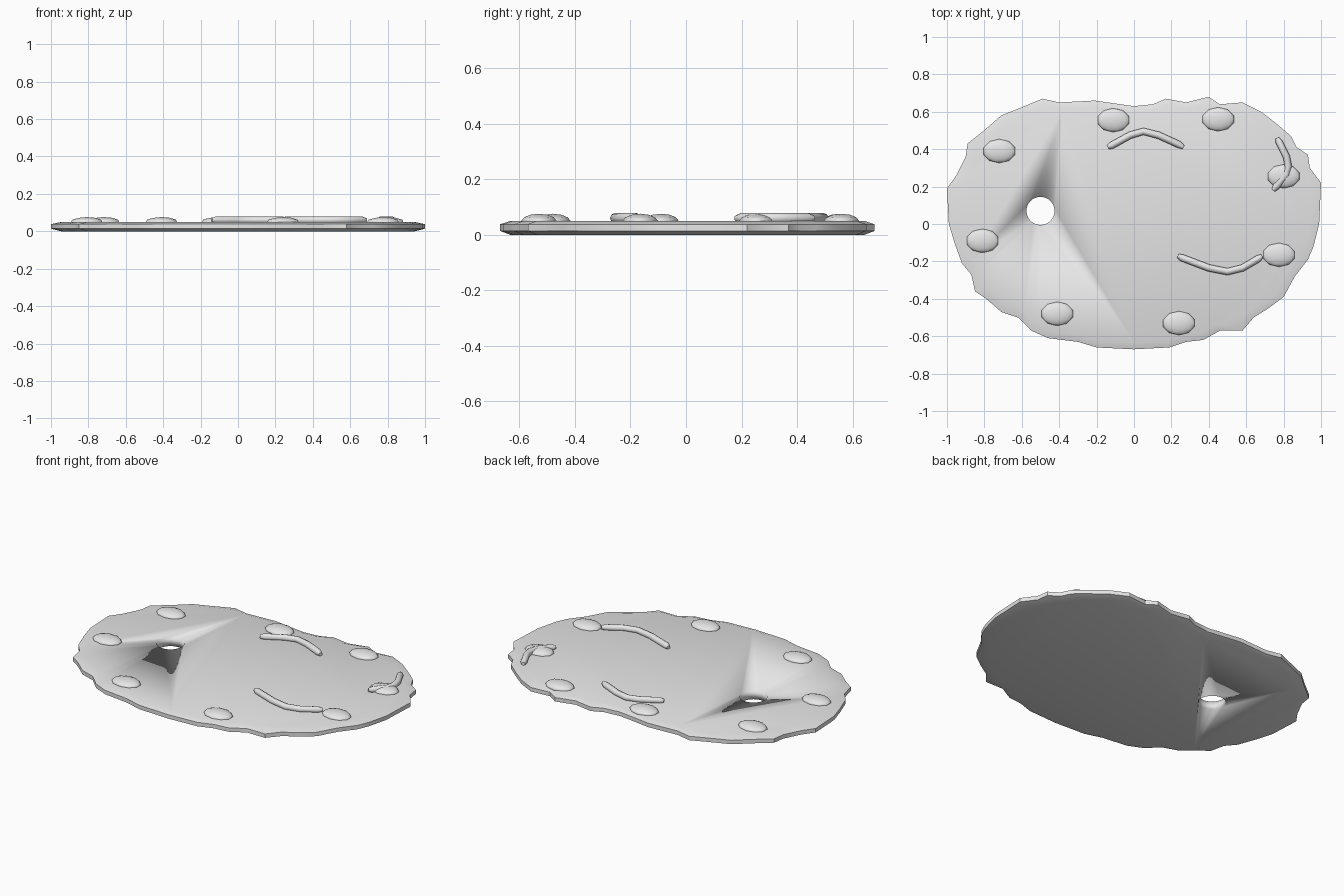
import bpy
import bmesh
from math import radians

default_cube = bpy.data.objects.get("Cube")
if default_cube:
    bpy.data.objects.remove(default_cube, do_unlink=True)

# One plain material for everything
GREY = (0.8, 0.8, 0.8, 1.0)
grey = bpy.data.materials.new("light_grey")
grey.use_nodes = True
grey.diffuse_color = GREY
shader = next(n for n in grey.node_tree.nodes if n.type == 'BSDF_PRINCIPLED')
shader.inputs["Base Color"].default_value = GREY

THICKNESS = 0.05
RIM_LOW, RIM_HIGH = 0.014, 0.038
CHAMFER_SCALE = 0.945


def select_only(obj):
    bpy.ops.object.select_all(action='DESELECT')
    obj.select_set(True)
    bpy.context.view_layer.objects.active = obj


def add_mesh(name, bm):
    mesh = bpy.data.meshes.new(name)
    bm.to_mesh(mesh)
    bm.free()
    obj = bpy.data.objects.new(name, mesh)
    bpy.context.collection.objects.link(obj)
    mesh.materials.append(grey)
    return obj


# Ragged oval outline in hundredths of a unit, clockwise from the far right
OUTLINE = [
    (100, 22), (99, 0), (96, -12), (93, -19), (86, -28), (80, -39), (72, -45),
    (64, -50), (58, -57), (46, -57), (37, -62), (28, -63), (19, -66), (0, -67),
    (-20, -66), (-30, -63), (-46, -61), (-55, -57), (-62, -50), (-71, -47),
    (-79, -40), (-85, -36), (-87, -27), (-92, -21), (-96, -10), (-99, 0),
    (-100, 19), (-95, 26), (-90, 36), (-89, 43), (-79, 51), (-71, 58),
    (-61, 62), (-49, 67), (-40, 65), (-21, 66), (0, 63), (10, 64), (17, 67),
    (28, 65), (40, 68), (46, 64), (58, 65), (68, 60), (77, 53), (84, 47),
    (87, 41), (93, 37), (94, 30),
]


def make_base():
    # Stacked rings give a flat slab with a shallow chamfer on both sides
    bm = bmesh.new()
    levels = [(0, CHAMFER_SCALE), (RIM_LOW, 1), (RIM_HIGH, 1),
              (THICKNESS, CHAMFER_SCALE)]
    rings = [[bm.verts.new((x * s / 100, y * s / 100, z)) for x, y in OUTLINE]
             for z, s in levels]
    count = len(OUTLINE)
    for lower, upper in zip(rings, rings[1:]):
        for i in range(count):
            j = (i + 1) % count
            bm.faces.new((lower[i], lower[j], upper[j], upper[i]))
    bm.faces.new(rings[0])
    bm.faces.new(rings[-1])
    bmesh.ops.recalc_face_normals(bm, faces=bm.faces)
    return add_mesh("flat_base", bm)


def cut_hole(base):
    bpy.ops.mesh.primitive_cylinder_add(vertices=32, radius=0.075, depth=1,
                                        location=(-0.5, 0.07, 0))
    cutter = bpy.context.object
    cutter.name = "hole_cutter"
    cutter.hide_render = True
    hole = base.modifiers.new("thumb_hole", 'BOOLEAN')
    hole.operation = 'DIFFERENCE'
    hole.solver = 'EXACT'
    hole.object = cutter
    select_only(base)
    bpy.ops.object.modifier_apply(modifier=hole.name)
    bpy.data.objects.remove(cutter, do_unlink=True)


def smooth_base(base):
    # Crisp outer rim, soft everywhere else including the hole
    bm = bmesh.new()
    bm.from_mesh(base.data)
    for face in bm.faces:
        face.smooth = True
        face.material_index = 0
    for edge in bm.edges:
        on_rim = all(RIM_LOW - 0.002 < v.co.z < RIM_HIGH + 0.002
                     for v in edge.verts)
        if on_rim and edge.calc_face_angle(0) > radians(30):
            edge.smooth = False
    bm.to_mesh(base.data)
    bm.free()


base = make_base()
cut_hole(base)
smooth_base(base)

# Flattened paint blobs around the edge
BLOBS = [(-0.11, 0.555), (0.45, 0.56), (0.8, 0.255), (0.775, -0.165),
         (0.24, -0.53), (-0.41, -0.48), (-0.81, -0.09), (-0.72, 0.39)]
for number, (x, y) in enumerate(BLOBS, 1):
    bpy.ops.mesh.primitive_ico_sphere_add(subdivisions=2, radius=1,
                                          location=(x, y, THICKNESS))
    blob = bpy.context.object
    blob.name = f"paint_blob_{number}"
    blob.scale = (0.088, 0.064, 0.026)
    blob.data.materials.append(grey)
    bpy.ops.object.shade_smooth()


# Bent strands lying on the top
def add_strand(name, points):
    curve = bpy.data.curves.new(name, 'CURVE')
    curve.dimensions = '3D'
    curve.bevel_depth = 0.019
    curve.bevel_resolution = 2
    curve.use_fill_caps = True
    spline = curve.splines.new('POLY')
    spline.points.add(len(points) - 1)
    for point, (x, y) in zip(spline.points, points):
        point.co = (x, y, THICKNESS + 0.01, 1)
    # Narrow tips round off the ends
    spline.points[0].radius = spline.points[-1].radius = 0.55
    strand = bpy.data.objects.new(name, curve)
    bpy.context.collection.objects.link(strand)
    curve.materials.append(grey)
    select_only(strand)
    bpy.ops.object.convert(target='MESH')
    bpy.ops.object.shade_smooth_by_angle(angle=radians(50))


add_strand("back_strand", [(-0.14, 0.41), (-0.12, 0.42), (-0.02, 0.475),
                           (0.05, 0.495), (0.13, 0.475), (0.24, 0.425),
                           (0.265, 0.41)])
add_strand("front_strand", [(0.235, -0.17), (0.255, -0.18), (0.4, -0.235),
                            (0.5, -0.255), (0.58, -0.235), (0.665, -0.185),
                            (0.685, -0.17)])
add_strand("left_strand", [(0.765, 0.46), (0.775, 0.44), (0.815, 0.36),
                           (0.825, 0.31), (0.815, 0.265), (0.76, 0.2),
                           (0.745, 0.18)])
